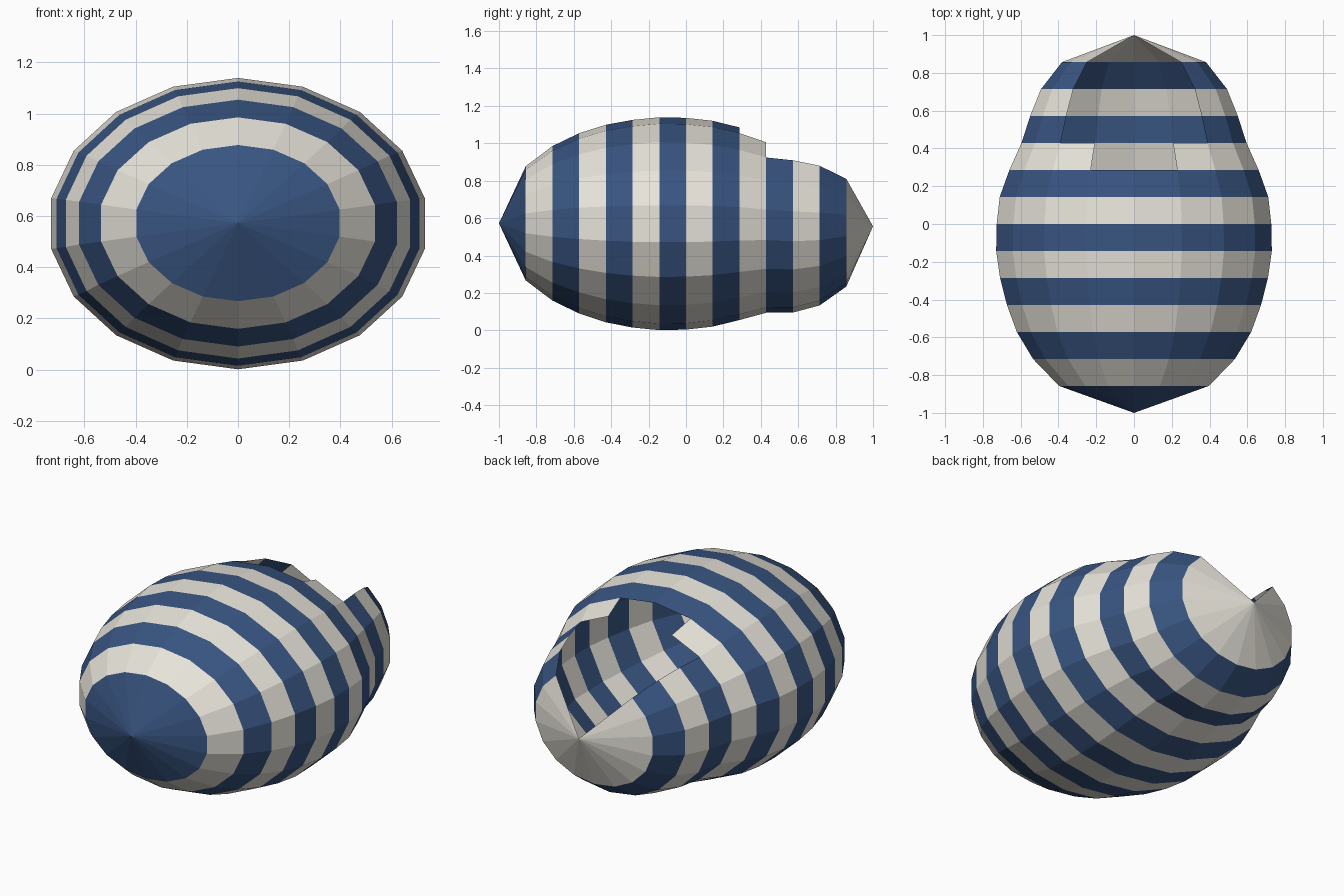
import bpy, bmesh, math

if "Cube" in bpy.data.objects:
    bpy.data.objects.remove(bpy.data.objects["Cube"])

SIDES = 18
# cocoon rings from front to back: (half width, half height, centre height)
RINGS = [(0.403, 0.305, 0.572), (0.543, 0.413, 0.572), (0.63, 0.482, 0.572),
         (0.683, 0.528, 0.571), (0.72, 0.555, 0.57), (0.741, 0.569, 0.57),
         (0.738, 0.566, 0.57), (0.722, 0.55, 0.57), (0.67, 0.515, 0.57),
         (0.605, 0.47, 0.564), (0.558, 0.461, 0.556), (0.5, 0.423, 0.556),
         (0.387, 0.326, 0.56)]
BANDS = len(RINGS) + 1


def material(name, colour):
    mat = bpy.data.materials.new(name)
    mat.diffuse_color = colour
    mat.use_nodes = True
    mat.node_tree.nodes["Principled BSDF"].inputs["Base Color"].default_value = mat.diffuse_color
    return mat


def is_open(band, side):
    """Opening on top: narrow at its front notch, wider up to the back tip."""
    half = 0 if band < 9 else 1 if band == 9 else 2
    return side < half or side >= SIDES - half


bm = bmesh.new()

# rings of vertices, angle measured from the top
loops = []
for i, (rx, rz, cz) in enumerate(RINGS):
    y = -1 + 2 * (i + 1) / BANDS
    loops.append([bm.verts.new((rx * math.sin(2 * math.pi * k / SIDES), y,
                                cz + rz * math.cos(2 * math.pi * k / SIDES)))
                  for k in range(SIDES)])
front_tip = bm.verts.new((0, -1, 0.572))
back_tip = bm.verts.new((0, 1, 0.556))

# striped bands, leaving the opening free
for band in range(BANDS):
    for k in range(SIDES):
        if is_open(band, k):
            continue
        n = (k + 1) % SIDES
        if band == 0:
            verts = (front_tip, loops[0][n], loops[0][k])
        elif band == BANDS - 1:
            verts = (loops[-1][k], loops[-1][n], back_tip)
        else:
            a, b = loops[band - 1], loops[band]
            verts = (a[k], a[n], b[n], b[k])
        bm.faces.new(verts).material_index = band % 2

# drop loose points in the opening and orient the shell outward
bmesh.ops.delete(bm, geom=[v for v in bm.verts if not v.link_faces], context='VERTS')
for f in bm.faces:
    f.normal_update()
    c = f.calc_center_median()
    if f.normal.x * c.x + f.normal.y * c.y + f.normal.z * (c.z - 0.57) < 0:
        f.normal_flip()

mesh = bpy.data.meshes.new("striped_cocoon")
bm.to_mesh(mesh)
bm.free()
mesh.materials.append(material("stripe_blue", (0.04, 0.09, 0.22, 1)))
mesh.materials.append(material("stripe_grey", (0.8, 0.77, 0.7, 1)))
cocoon = bpy.data.objects.new("striped_cocoon", mesh)
bpy.context.collection.objects.link(cocoon)
